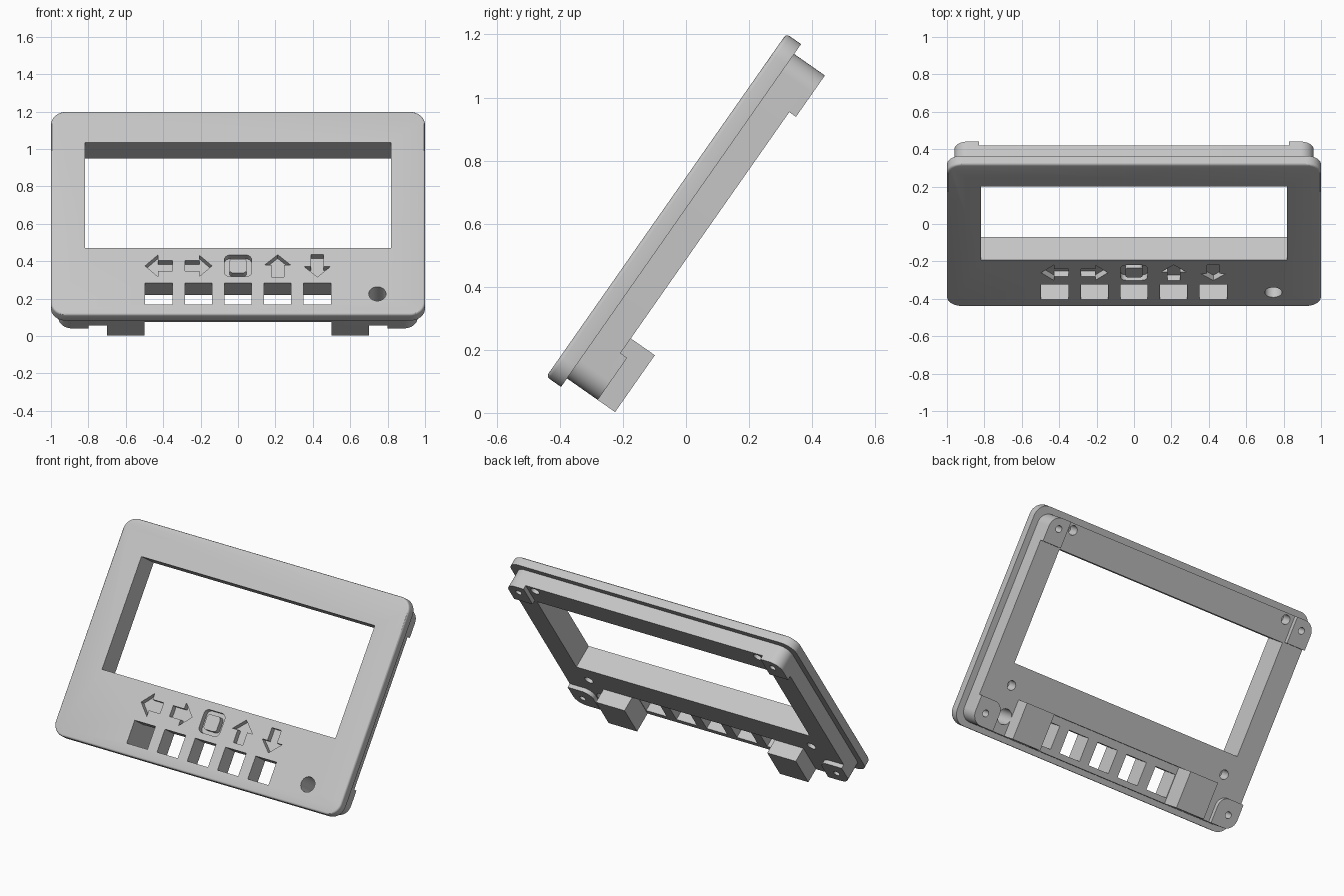
import bpy, bmesh
from math import sin, cos, pi, radians
from mathutils import Matrix

cube = bpy.data.objects.get("Cube")
if cube:
    bpy.data.objects.remove(cube, do_unlink=True)

grey = bpy.data.materials.new("light_grey_plastic")
grey.use_nodes = True
COLOR = (0.56, 0.56, 0.56, 1)
grey.diffuse_color = COLOR
grey.node_tree.nodes["Principled BSDF"].inputs["Base Color"].default_value = COLOR

# The panel is modelled lying flat (x across, y up the panel, depth towards -z), then tilted.
TILT = Matrix.Translation((0, -0.443, 0.115)) @ Matrix.Rotation(radians(55), 4, 'X')


def rounded(x0, y0, x1, y1, radii=(0, 0, 0, 0), steps=10):
    """Rectangle outline; radii run from lower left, counter-clockwise."""
    pts = []
    corners = ((x0, y0, 1, 1), (x1, y0, -1, 1), (x1, y1, -1, -1), (x0, y1, 1, -1))
    for i, ((x, y, sx, sy), r) in enumerate(zip(corners, radii)):
        if r == 0:
            pts.append((x, y))
            continue
        for k in range(steps + 1):
            a = pi + (i + k / steps) * pi / 2
            pts.append((x + sx * r + r * cos(a), y + sy * r + r * sin(a)))
    return pts


def circle(x, y, r, n=32):
    return [(x + r * cos(2 * pi * k / n), y + r * sin(2 * pi * k / n)) for k in range(n)]


def prism(name, outline, near, far, soften=0):
    """Extrude an outline between two depths behind the front face."""
    bm = bmesh.new()
    face = bm.faces.new([bm.verts.new((x, y, -near)) for x, y in outline])
    rim = list(face.edges)
    ext = bmesh.ops.extrude_face_region(bm, geom=[face], use_keep_orig=True)
    verts = [g for g in ext["geom"] if isinstance(g, bmesh.types.BMVert)]
    bmesh.ops.translate(bm, verts=verts, vec=(0, 0, near - far))
    bmesh.ops.recalc_face_normals(bm, faces=bm.faces)
    if soften:
        bmesh.ops.bevel(bm, geom=rim, offset=soften, segments=3, profile=0.5, affect='EDGES')
    mesh = bpy.data.meshes.new(name)
    bm.to_mesh(mesh)
    bm.free()
    mesh.materials.append(grey)
    obj = bpy.data.objects.new(name, mesh)
    bpy.context.collection.objects.link(obj)
    return obj


def cut(targets, outline, near, far):
    """Subtract an extruded outline from each target."""
    cutter = prism("cutter", outline, near, far)
    cutter.hide_render = True
    for obj in targets:
        mod = obj.modifiers.new("cut", 'BOOLEAN')
        mod.operation = 'DIFFERENCE'
        mod.solver = 'EXACT'
        mod.object = cutter
        bpy.context.view_layer.objects.active = obj
        bpy.ops.object.modifier_apply(modifier=mod.name)
    bpy.data.objects.remove(cutter, do_unlink=True)


def mirrored(outline, side):
    return [(x * side, y) for x, y in outline]


# Main plate and the thicker frame behind it
PLATE, BACK, BOSS, FOOT = 0.057, 0.15, 0.176, 0.243
plate = prism("front_plate", rounded(-1, 0, 1, 1.327, [0.08] * 4), 0, PLATE, soften=0.012)
frame = prism("rear_frame", rounded(-0.96, 0.033, 0.96, 1.289, [0.07] * 4), PLATE, BACK)
parts = [plate, frame]

# Corner bosses with screw holes, locating holes and feet on both sides
for side, label in ((1, "left"), (-1, "right")):
    top = prism(f"top_boss_{label}", mirrored(
        rounded(0.83, 1.129, 0.96, 1.289, (0, 0, 0.07, 0)), side), BACK, BOSS)
    low = prism(f"bottom_boss_{label}", mirrored(
        rounded(0.80, 0.033, 0.96, 0.196, (0, 0.07, 0, 0.06)), side), BACK, BOSS)
    for boss, y in ((top, 1.225), (low, 0.11)):
        cut([boss, frame], circle(side * 0.89, y, 0.02), 0.075, 0.3)
    for y in (1.25, 0.312):
        cut([frame], circle(side * 0.78, y, 0.028), 0.08, 0.3)
    foot = prism(f"foot_{label}", mirrored(
        rounded(0.5, 0.033, 0.7, 0.253), side), BACK, FOOT)
    parts += [top, low, foot]

# Screen window, recess behind the buttons and indicator hole
cut([plate, frame], rounded(-0.8175, 0.435, 0.8175, 1.123), -0.1, 0.3)
cut([frame], rounded(-0.5, -0.1, 0.5, 0.253), 0.115, 0.3)
cut([plate, frame], circle(0.745, 0.135, 0.046), -0.1, 0.3)

# Button openings
CENTERS = [-0.424 + 0.212 * i for i in range(5)]
for x in CENTERS:
    cut([plate, frame], rounded(x - 0.0725, 0.067, x + 0.0725, 0.207), -0.1, 0.3)

# Engraved symbols: four arrows and a rounded square with a raised centre
ENGRAVE, ROW = 0.035, 0.318
ARROW = [(0.0725, 0), (0.005, 0.07), (0.005, 0.033), (-0.0725, 0.033),
         (-0.0725, -0.033), (0.005, -0.033), (0.005, -0.07)]
for x, turn in zip(CENTERS, (180, 0, None, 90, 270)):
    if turn is None:
        cut([plate], rounded(x - 0.0725, ROW - 0.07, x + 0.0725, ROW + 0.07, [0.03] * 4), -0.1, ENGRAVE)
        parts.append(prism("symbol_centre", rounded(
            x - 0.046, ROW - 0.046, x + 0.046, ROW + 0.046, [0.02] * 4), 0, ENGRAVE))
    else:
        c, s = cos(radians(turn)), sin(radians(turn))
        cut([plate], [(x + c * a - s * b, ROW + s * a + c * b) for a, b in ARROW], -0.1, ENGRAVE)

# Tilt everything into its standing position and shade
bpy.ops.object.select_all(action='DESELECT')
for obj in parts:
    obj.data.transform(TILT)
    obj.select_set(True)
bpy.context.view_layer.objects.active = plate
bpy.ops.object.shade_smooth_by_angle(angle=radians(30))
